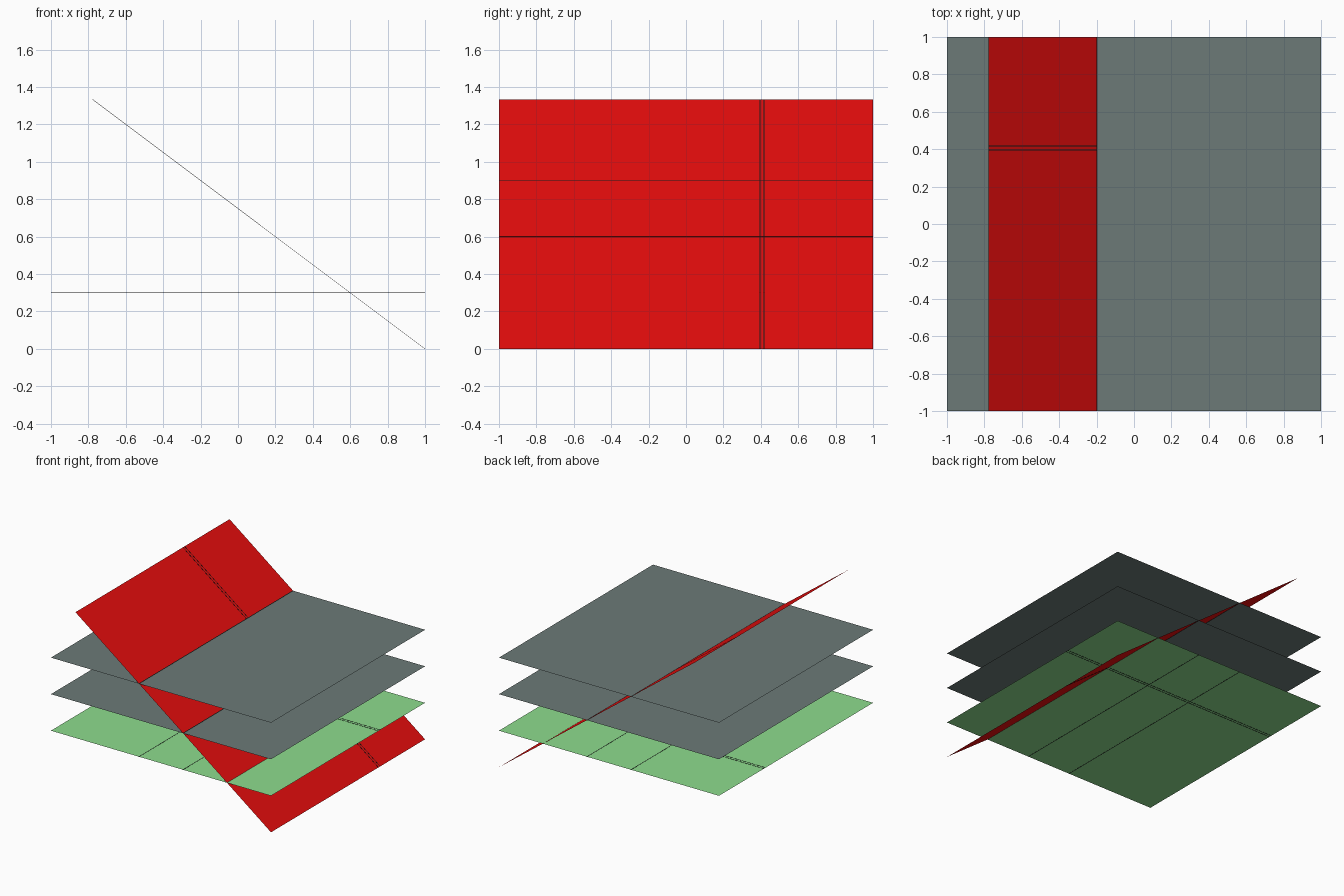
import bpy, bmesh
from mathutils import Vector

if "Cube" in bpy.data.objects:
    bpy.data.objects.remove(bpy.data.objects["Cube"])


def material(name, rgb):
    m = bpy.data.materials.new(name)
    m.diffuse_color = (*rgb, 1)
    m.use_nodes = True
    m.node_tree.nodes["Principled BSDF"].inputs["Base Color"].default_value = m.diffuse_color
    return m


RED = material("red", (0.8, 0.004, 0.004))
GREY = material("slate", (0.15, 0.195, 0.185))
GREEN = material("green", (0.27, 0.72, 0.27))
BLACK = material("black", (0.01, 0.01, 0.01))


def finish(name, bm, mat):
    mesh = bpy.data.meshes.new(name)
    bm.to_mesh(mesh)
    bm.free()
    mesh.materials.append(mat)
    ob = bpy.data.objects.new(name, mesh)
    bpy.context.collection.objects.link(ob)
    return ob


def sheet(name, start, end, mat):
    """Zero-thickness sheet: an x/z segment swept across y = -1..1."""
    (x0, z0), (x1, z1) = start, end
    bm = bmesh.new()
    bm.faces.new([bm.verts.new(p) for p in
                  ((x0, -1, z0), (x1, -1, z1), (x1, 1, z1), (x0, 1, z0))])
    return finish(name, bm, mat)


def line(name, a, b, normal, width=0.004, thick=0.002):
    """Flat drawn line that straddles a sheet, visible from both sides."""
    a, b, n = Vector(a), Vector(b), Vector(normal).normalized()
    side = (b - a).normalized().cross(n) * width / 2
    bm = bmesh.new()
    ends = [[bm.verts.new(p + side * s + n * t * thick / 2)
             for s, t in ((-1, -1), (1, -1), (1, 1), (-1, 1))] for p in (a, b)]
    for i in range(4):
        j = (i + 1) % 4
        bm.faces.new((ends[0][i], ends[0][j], ends[1][j], ends[1][i]))
    bm.faces.new(ends[0][::-1])
    bm.faces.new(ends[1])
    bmesh.ops.recalc_face_normals(bm, faces=bm.faces)
    return finish(name, bm, BLACK)


BASE_Z = 0.3
TOP_X, TOP_Z = -0.777, 1.333
UP, SLOPE_N = (0, 0, 1), (0.6, 0, 0.8)

# Horizontal sheets and the inclined sheet that crosses them
sheet("base_plane", (-1, BASE_Z), (1, BASE_Z), GREEN)
sheet("lower_level_plane", (-1, 0.6), (1, 0.6), GREY)
sheet("upper_level_plane", (-1, 0.9), (1, 0.9), GREY)
sheet("inclined_plane", (1, 0), (TOP_X, TOP_Z), RED)

# Level lines on the slope and their projections on the base
for label, x in (("upper", -0.2), ("lower", 0.2)):
    z = 0.75 * (1 - x)
    line(label + "_level_line", (x, -1, z), (x, 1, z), SLOPE_N)
    line(label + "_projected_line", (x, -1, BASE_Z), (x, 1, BASE_Z), UP)

# Double steepest-slope line and its projection
for label, y in (("near", 0.395), ("far", 0.417)):
    line(label + "_slope_line", (1, y, 0), (TOP_X, y, TOP_Z), SLOPE_N)
    line(label + "_projected_slope_line", (-1, y, BASE_Z), (1, y, BASE_Z), UP)
